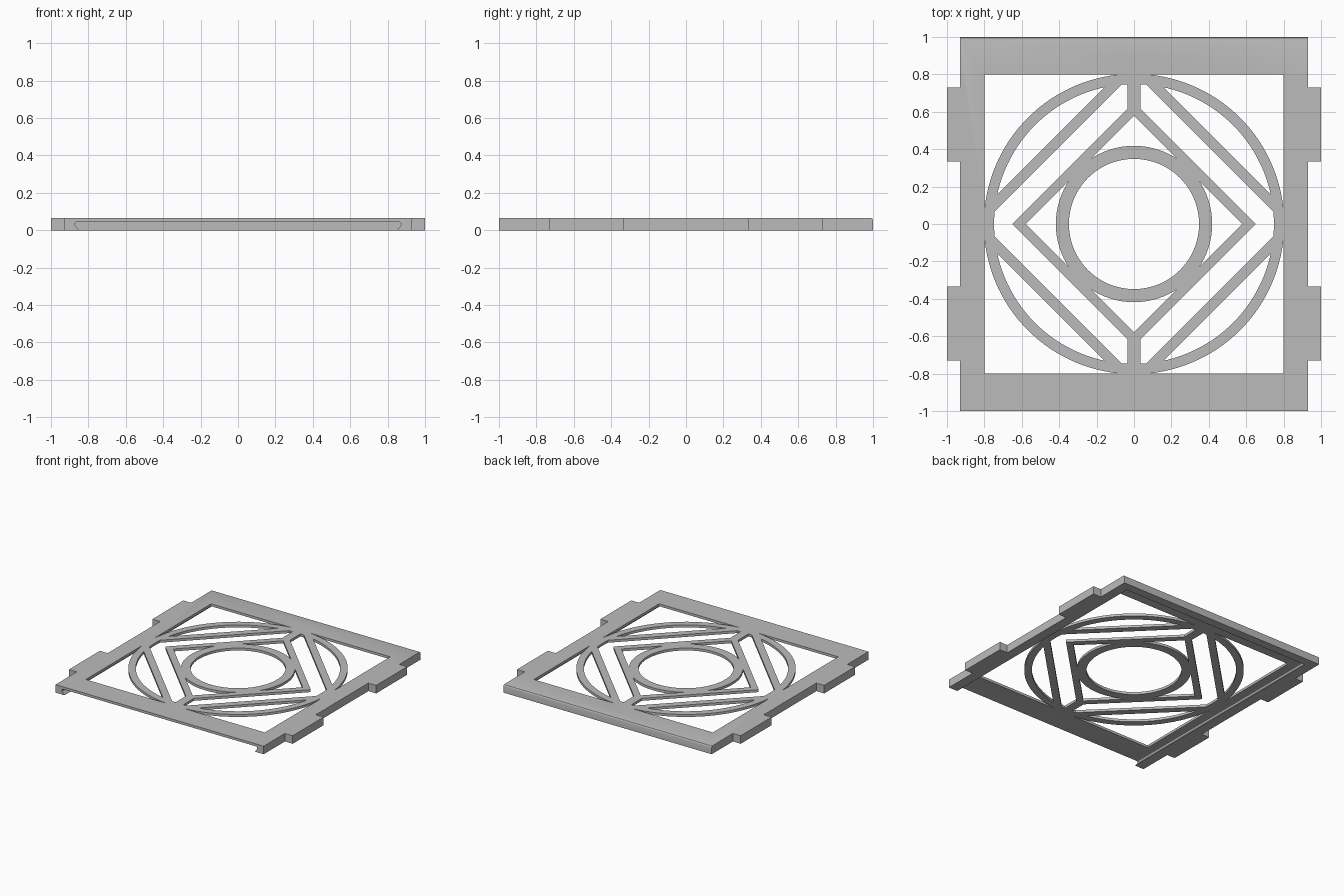
import bpy, bmesh, math
from mathutils import Matrix

if "Cube" in bpy.data.objects:
    bpy.data.objects.remove(bpy.data.objects["Cube"])

TOP, FLOOR = 0.065, 0.045      # upper face and underside of the thin panel

grey = bpy.data.materials.new("plain grey")
grey.use_nodes = True
grey.diffuse_color = (0.5, 0.5, 0.5, 1)
grey.node_tree.nodes["Principled BSDF"].inputs["Base Color"].default_value = (0.5, 0.5, 0.5, 1)


def finish(name, bm):
    bmesh.ops.recalc_face_normals(bm, faces=bm.faces)
    mesh = bpy.data.meshes.new(name)
    bm.to_mesh(mesh)
    bm.free()
    mesh.materials.append(grey)
    ob = bpy.data.objects.new(name, mesh)
    bpy.context.collection.objects.link(ob)
    return ob


def box(name, x0, x1, y0, y1, z0, z1):
    bm = bmesh.new()
    bmesh.ops.create_cube(bm, size=1)
    bmesh.ops.scale(bm, vec=(x1 - x0, y1 - y0, z1 - z0), verts=bm.verts)
    bmesh.ops.translate(bm, vec=((x0 + x1) / 2, (y0 + y1) / 2, (z0 + z1) / 2), verts=bm.verts)
    return finish(name, bm)


def ring(name, outer, inner, sides):
    """Flat ring with a square section; four sides give a diamond."""
    bm = bmesh.new()
    section = [(outer, FLOOR), (outer, TOP), (inner, TOP), (inner, FLOOR)]
    loops = []
    for i in range(sides):
        a = math.tau * i / sides
        loops.append([bm.verts.new((r * math.cos(a), r * math.sin(a), z)) for r, z in section])
    for i in range(sides):
        p, q = loops[i], loops[(i + 1) % sides]
        for k in range(4):
            m = (k + 1) % 4
            bm.faces.new((p[k], q[k], q[m], p[m]))
    return finish(name, bm)


def combine(base, other, operation):
    mod = base.modifiers.new(operation.lower(), "BOOLEAN")
    mod.operation, mod.solver, mod.object = operation, "EXACT", other
    bpy.context.view_layer.objects.active = base
    bpy.ops.object.modifier_apply(modifier=mod.name)
    bpy.data.objects.remove(other)


# Outer plate, with its back upper edge rounded
panel = box("lattice_panel", -0.93, 0.93, -1, 1, 0, TOP)
bm = bmesh.new()
bm.from_mesh(panel.data)
back_edge = [e for e in bm.edges if all(v.co.y > 0.9 and v.co.z > FLOOR for v in e.verts)]
bmesh.ops.bevel(bm, geom=back_edge, offset=0.012, segments=3, profile=0.5, affect="EDGES")
bm.to_mesh(panel.data)
bm.free()

# Undercut slide channel beneath, open at the front
half = [(0.85, -0.02), (0.85, 0), (0.872, 0.027), (0.872, 0.036), (0.869, 0.042), (0.862, FLOOR)]
outline = half + [(-x, z) for x, z in reversed(half)]
bm = bmesh.new()
face = bm.faces.new([bm.verts.new((x, -1.1, z)) for x, z in outline])
swept = bmesh.ops.extrude_face_region(bm, geom=[face])["geom"]
bmesh.ops.translate(bm, vec=(0, 2.03, 0), verts=[v for v in swept if isinstance(v, bmesh.types.BMVert)])
combine(panel, finish("channel_cutter", bm), "DIFFERENCE")

# Square window
combine(panel, box("window_cutter", -0.8, 0.8, -0.8, 0.8, -0.1, 0.2), "DIFFERENCE")

# Two locating tabs on each side
for side in (-1, 1):
    for end in (-1, 1):
        xs = sorted((side * 0.9, side * 1.0))
        ys = sorted((end * 0.335, end * 0.73))
        combine(panel, box("tab", *xs, *ys, 0, TOP), "UNION")

# Lattice: circles, diamonds and two short struts
combine(panel, ring("outer_circle", 0.803, 0.748, 128), "UNION")
combine(panel, ring("outer_diamond", 0.89, 0.812, 4), "UNION")
combine(panel, ring("inner_diamond", 0.65, 0.578, 4), "UNION")
combine(panel, ring("inner_circle", 0.418, 0.348, 96), "UNION")
for end in (-1, 1):
    ys = sorted((end * 0.6, end * 0.78))
    combine(panel, box("strut", -0.035, 0.035, *ys, FLOOR, TOP), "UNION")

# Smooth circle walls, sharp edges elsewhere
panel.select_set(True)
bpy.context.view_layer.objects.active = panel
bpy.ops.object.shade_smooth_by_angle(angle=math.radians(30))
